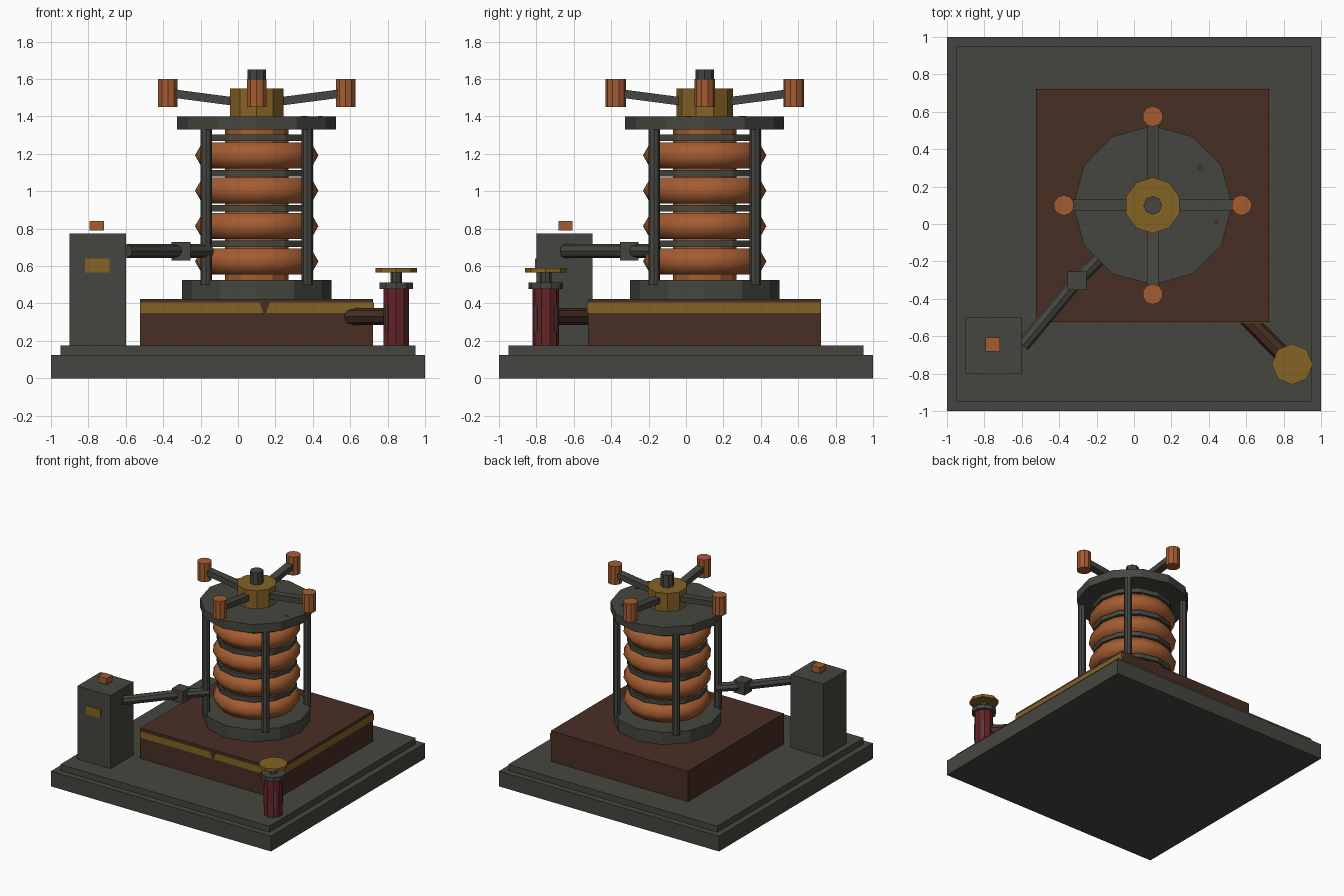
import bpy, math
from mathutils import Vector

cube = bpy.data.objects.get("Cube")
if cube:
    bpy.data.objects.remove(cube, do_unlink=True)


def material(name, r, g, b):
    m = bpy.data.materials.new(name)
    m.use_nodes = True
    m.diffuse_color = (r, g, b, 1)
    m.node_tree.nodes["Principled BSDF"].inputs["Base Color"].default_value = (r, g, b, 1)
    return m


GREY = material("dark iron", 0.06, 0.062, 0.05)
BROWN = material("rust brown", 0.066, 0.028, 0.018)
GOLD = material("old brass", 0.23, 0.125, 0.018)
COPPER = material("copper", 0.37, 0.107, 0.031)
RED = material("deep red", 0.127, 0.017, 0.02)


def finish(name, mat):
    ob = bpy.context.object
    ob.name = ob.data.name = name
    ob.data.materials.append(mat)
    return ob


def box(name, mat, centre, size, turn=(0, 0, 0)):
    bpy.ops.mesh.primitive_cube_add(size=1, location=centre, rotation=turn)
    ob = finish(name, mat)
    ob.scale = size
    return ob


def drum(name, mat, x, y, low, high, radius, sides):
    bpy.ops.mesh.primitive_cylinder_add(vertices=sides, radius=radius, depth=high - low,
                                        location=(x, y, (low + high) / 2))
    return finish(name, mat)


def pipe(name, mat, start, end, radius, sides=8):
    a, b = Vector(start), Vector(end)
    bpy.ops.mesh.primitive_cylinder_add(vertices=sides, radius=radius, depth=(b - a).length,
                                        location=(a + b) / 2,
                                        rotation=(b - a).to_track_quat('Z', 'Y').to_euler())
    return finish(name, mat)


# Stepped floor plate and plinth
box("floor_plate", GREY, (0, 0, 0.0625), (2, 2, 0.125))
box("floor_step", GREY, (0, 0, 0.15), (1.9, 1.9, 0.05))
box("plinth", BROWN, (0.1, 0.1, 0.3), (1.246, 1.246, 0.25))

# Brass trim on the front and left sides of the plinth
box("front_trim", GOLD, (0.1, -0.524, 0.377), (1.246, 0.008, 0.055))
box("side_trim", GOLD, (0.724, 0.1, 0.377), (0.008, 1.246, 0.055))
notch = bpy.data.meshes.new("trim_notch")
notch.from_pydata([(0.115, -0.529, 0.405), (0.135, -0.529, 0.35),
                   (0.15, -0.529, 0.35), (0.17, -0.529, 0.405)], [], [(0, 1, 2, 3)])
notch.materials.append(BROWN)
bpy.context.collection.objects.link(bpy.data.objects.new("trim_notch", notch))

# Coil tower
C = 0.1
drum("tower_foot", GREY, C, C, 0.425, 0.525, 0.4, 12)
drum("tower_core", COPPER, C, C, 0.525, 1.33, 0.17, 12)
drum("tower_cap", GREY, C, C, 1.33, 1.4, 0.425, 12)
for i in range(4):
    z = 0.625 + i * 0.189
    bpy.ops.mesh.primitive_torus_add(major_segments=16, minor_segments=6, major_radius=0.25,
                                     minor_radius=0.08, location=(C, C, z))
    bpy.ops.object.shade_smooth()
    finish(f"coil_{i + 1}", COPPER)
    drum(f"spacer_ring_{i + 1}", GREY, C, C, z + 0.077, z + 0.112, 0.3, 12)

# Corner posts and the four raised arms with their knobs
tilt = 0.13
for i in range(4):
    a = math.radians(45 + 90 * i)
    drum(f"post_{i + 1}", GREY, C + 0.382 * math.cos(a), C + 0.382 * math.sin(a),
         0.5, 1.34, 0.03, 8)
    a = math.radians(90 * i)
    dx, dy = math.cos(a), math.sin(a)
    box(f"arm_{i + 1}", GREY, (C + 0.26 * dx, C + 0.26 * dy, 1.498),
        (0.36, 0.06, 0.045), (0, -tilt, a))
    drum(f"arm_knob_{i + 1}", COPPER, C + 0.475 * dx, C + 0.475 * dy, 1.45, 1.6, 0.055, 10)
drum("hub", GOLD, C, C, 1.4, 1.55, 0.15, 10)
drum("spindle", GREY, C, C, 1.5, 1.65, 0.05, 8)

# Rust spots on the cap
drum("rust_spot_large", BROWN, 0.355, 0.3, 1.398, 1.403, 0.02, 6)
drum("rust_spot_small", BROWN, 0.44, 0.01, 1.398, 1.403, 0.015, 6)

# Control cabinet
box("cabinet", GREY, (-0.75, -0.65, 0.475), (0.3, 0.3, 0.6))
box("cabinet_plate", GOLD, (-0.752, -0.802, 0.603), (0.13, 0.008, 0.075))
box("cabinet_button", COPPER, (-0.755, -0.645, 0.815), (0.076, 0.076, 0.05))

# Jointed feed pipe from the cabinet to the tower
joint = (-0.305, -0.303, 0.68)
pipe("feed_pipe_outer", GREY, (-0.595, -0.65, 0.68), joint, 0.037)
pipe("feed_pipe_inner", GREY, joint, (-0.155, -0.155, 0.68), 0.037)
box("feed_joint", GREY, joint, (0.1, 0.1, 0.1))

# Valve column and its pipe
VX, VY = 0.846, -0.75
drum("valve_column", RED, VX, VY, 0.175, 0.48, 0.072, 10)
drum("valve_collar", GREY, VX, VY, 0.478, 0.512, 0.093, 10)
drum("valve_stem", GREY, VX, VY, 0.51, 0.57, 0.03, 8)
drum("valve_wheel", GOLD, VX, VY, 0.567, 0.59, 0.11, 8)
for i in range(4):
    a = math.radians(45 + 90 * i)
    box(f"valve_slot_{i + 1}", GREY, (VX + 0.069 * math.cos(a), VY + 0.069 * math.sin(a), 0.32),
        (0.008, 0.014, 0.14), (0, 0, a))
pipe("valve_pipe", BROWN, (0.6, -0.5, 0.33), (VX, VY, 0.33), 0.045)
